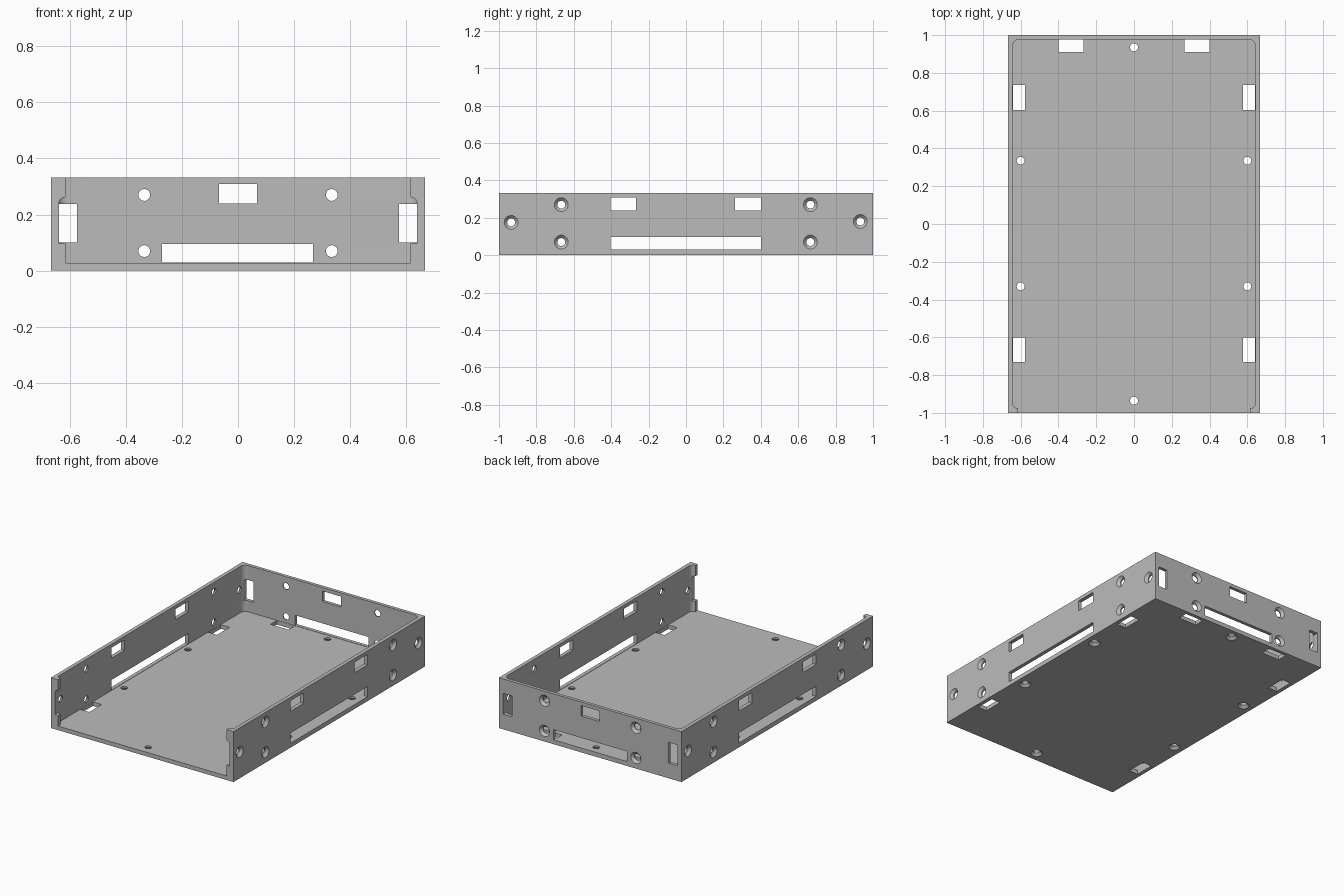
import bpy, bmesh, math
from mathutils import Vector, Matrix

if "Cube" in bpy.data.objects:
    bpy.data.objects.remove(bpy.data.objects["Cube"])

W, L, H = 0.667, 1.0, 0.333      # half width, half length, height
IN_X, BACK_Y, FLOOR = 0.642, 0.978, 0.027

grey = bpy.data.materials.new("grey plastic")
grey.diffuse_color = (0.5, 0.5, 0.5, 1)
grey.use_nodes = True
grey.node_tree.nodes["Principled BSDF"].inputs["Base Color"].default_value = grey.diffuse_color


def box(bm, x0, x1, y0, y1, z0, z1):
    m = Matrix.Translation(((x0 + x1) / 2, (y0 + y1) / 2, (z0 + z1) / 2))
    m = m @ Matrix.Diagonal((x1 - x0, y1 - y0, z1 - z0, 1))
    bmesh.ops.create_cube(bm, size=1, matrix=m)


def prism(bm, outline, extrude):
    face = bm.faces.new([bm.verts.new(p) for p in outline])
    res = bmesh.ops.extrude_face_region(bm, geom=[face], use_keep_orig=True)
    verts = [g for g in res["geom"] if isinstance(g, bmesh.types.BMVert)]
    bmesh.ops.translate(bm, verts=verts, vec=extrude)


def arc(cx, cy, r, a0, a1, n=8):
    return [(cx + r * math.cos(math.radians(a0 + (a1 - a0) * i / n)),
             cy + r * math.sin(math.radians(a0 + (a1 - a0) * i / n))) for i in range(n + 1)]


def screw_hole(bm, pos, inward, n=32):
    """Countersunk hole: cone from the outer face, then a straight shaft."""
    m = Matrix.Translation(pos) @ Vector(inward).to_track_quat('Z', 'Y').to_matrix().to_4x4()
    rings = []
    for r, d in ((0.047, -0.01), (0.021, 0.016), (0.021, 0.0285)):
        rings.append([bm.verts.new(m @ Vector((r * math.cos(2 * math.pi * i / n),
                                               r * math.sin(2 * math.pi * i / n), d)))
                      for i in range(n)])
    for a, b in zip(rings, rings[1:]):
        for i in range(n):
            j = (i + 1) % n
            bm.faces.new((a[i], a[j], b[j], b[i]))
    bm.faces.new(rings[0][::-1])
    bm.faces.new(rings[-1])


def finish(bm, name):
    bmesh.ops.recalc_face_normals(bm, faces=bm.faces[:])
    me = bpy.data.meshes.new(name)
    bm.to_mesh(me)
    bm.free()
    ob = bpy.data.objects.new(name, me)
    bpy.context.collection.objects.link(ob)
    me.materials.append(grey)
    return ob


# Solid block for the tray
bm = bmesh.new()
box(bm, -W, W, -L, L, 0, H)
tray = finish(bm, "tray")

# Cavity with rounded corners, open at the front between two lips
half = [(0.615, -1.1), (0.615, -0.975)] + arc(0.617, -0.95, 0.025, -90, 0)
half += arc(IN_X - 0.035, BACK_Y - 0.035, 0.035, 0, 90)
outline = half + [(-x, y) for x, y in reversed(half)]
bm = bmesh.new()
prism(bm, [(x, y, FLOOR) for x, y in outline], (0, 0, 0.5))
cavity = finish(bm, "cavity_cutter")

bm = bmesh.new()
for s in (-1, 1):
    def side_box(x0, x1, *rest):
        box(bm, min(s * x0, s * x1), max(s * x0, s * x1), *rest)

    # Side wall: long slot, two upper windows, six screw holes
    side_box(0.62, 0.70, -0.405, 0.40, 0.029, 0.096)
    side_box(0.62, 0.70, -0.405, -0.268, 0.24, 0.309)
    side_box(0.62, 0.70, 0.263, 0.40, 0.24, 0.309)
    for y, z in ((-0.667, 0.27), (-0.667, 0.07), (0.665, 0.27), (0.665, 0.07),
                 (-0.935, 0.175), (0.932, 0.18)):
        screw_hole(bm, (s * W, y, z), (-s, 0, 0))

    # Back wall: corner window and screw holes
    side_box(0.573, 0.637, 0.94, 1.05, 0.10, 0.237)
    for z in (0.07, 0.27):
        screw_hole(bm, (s * 0.334, L, z), (0, -1, 0))

    # Floor: openings along the walls and screw holes
    side_box(0.268, 0.40, 0.91, 0.976, -0.05, 0.028)
    side_box(0.576, 0.641, 0.604, 0.735, -0.05, 0.028)
    side_box(0.576, 0.641, -0.73, -0.6, -0.05, 0.028)
    for y in (0.335, -0.33):
        screw_hole(bm, (s * 0.6, y, 0), (0, 0, 1))
    screw_hole(bm, (0, s * 0.935, 0), (0, 0, 1))

    # Front lip notch with a rounded upper corner
    notch = [(0.59, 0.097), (0.638, 0.097)] + arc(0.616, 0.24, 0.022, 0, 90, 6) + [(0.59, 0.262)]
    prism(bm, [(s * x, -1.05, z) for x, z in notch], (0, 0.09, 0))

# Back wall: centre window and low slot
box(bm, -0.067, 0.067, 0.95, 1.05, 0.24, 0.309)
box(bm, -0.27, 0.268, 0.95, 1.05, 0.029, 0.096)
holes = finish(bm, "hole_cutter")

# Cut the block and keep the result
for cutter in (cavity, holes):
    cutter.hide_render = True
    mod = tray.modifiers.new(cutter.name, 'BOOLEAN')
    mod.operation = 'DIFFERENCE'
    mod.solver = 'EXACT'
    mod.object = cutter
dg = bpy.context.evaluated_depsgraph_get()
result = bpy.data.meshes.new_from_object(tray.evaluated_get(dg))
tray.modifiers.clear()
tray.data = result
for cutter in (cavity, holes):
    bpy.data.objects.remove(cutter)

bpy.ops.object.select_all(action='DESELECT')
tray.select_set(True)
bpy.context.view_layer.objects.active = tray
bpy.ops.object.shade_smooth_by_angle(angle=math.radians(30))
